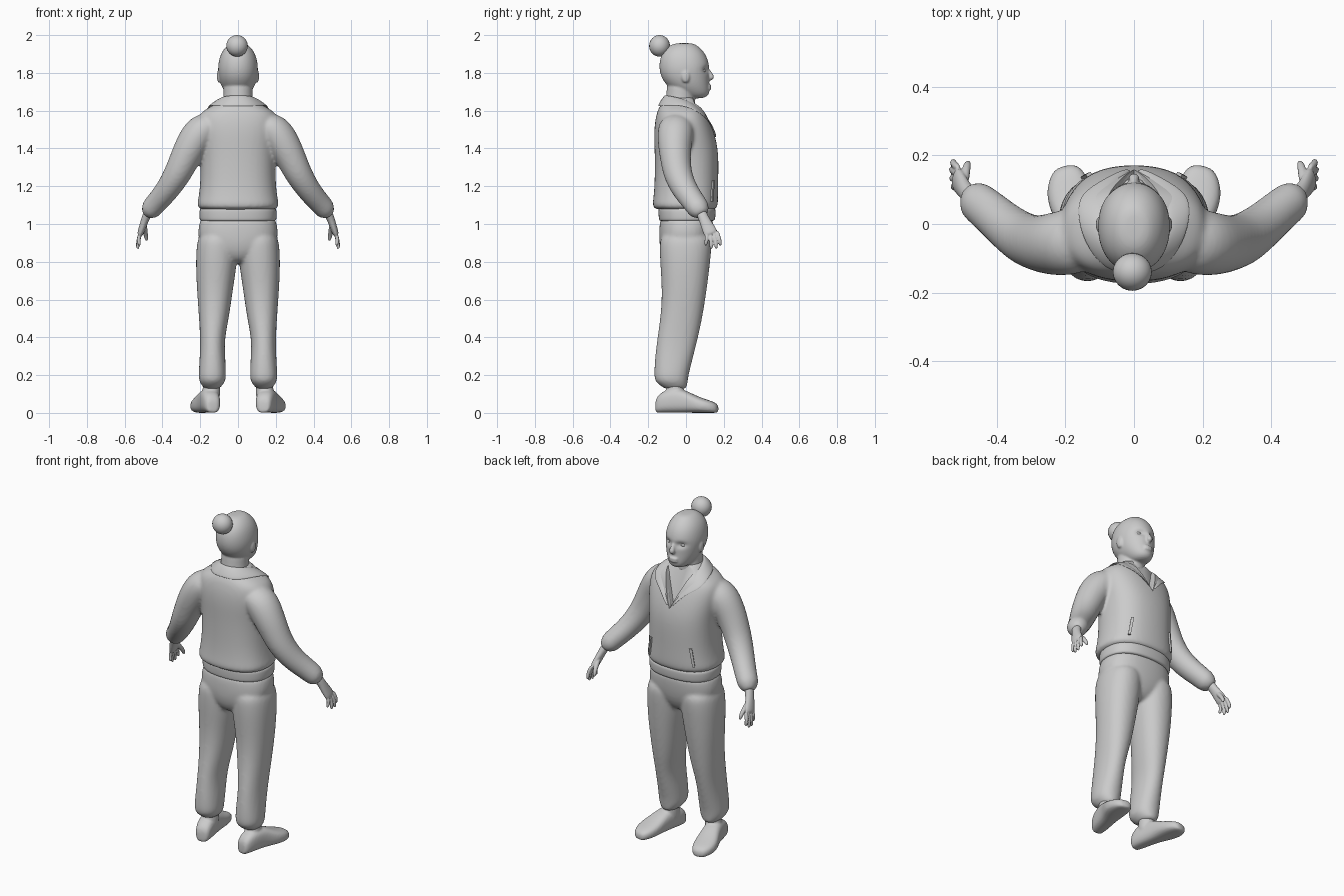
import bpy, bmesh, math
from mathutils import Vector, Matrix

if "Cube" in bpy.data.objects:
    bpy.data.objects.remove(bpy.data.objects["Cube"])

grey = bpy.data.materials.new("plain grey")
grey.diffuse_color = (0.6, 0.6, 0.6, 1)
grey.use_nodes = True
grey.node_tree.nodes["Principled BSDF"].inputs["Base Color"].default_value = grey.diffuse_color


def spow(v, n):
    return math.copysign(abs(v) ** (2 / n), v)


def skin(bm, rings, sides=20):
    """Closed loft through rings of (centre, half axis a, half axis b, roundness)."""
    loops = []
    for c, a, b, n in rings:
        loop = []
        for i in range(sides):
            t = 2 * math.pi * i / sides
            loop.append(bm.verts.new(c + a * spow(math.cos(t), n) + b * spow(math.sin(t), n)))
        loops.append(loop)
    for p, q in zip(loops, loops[1:]):
        for i in range(sides):
            j = (i + 1) % sides
            bm.faces.new((p[i], p[j], q[j], q[i]))
    bm.faces.new(loops[0])
    bm.faces.new(loops[-1])


def stack(bm, rows, n=2.0):
    """Horizontal rings: z, left x, right x, back y, front y."""
    skin(bm, [(Vector(((l + r) / 2, (b + f) / 2, z)), Vector(((r - l) / 2, 0, 0)),
               Vector((0, (f - b) / 2, 0)), n) for z, l, r, b, f in rows])


def tube(bm, pts, ref=(0, 1, 0), sides=16, n=2.0):
    """Rings across a path: x, y, z, radius along ref, radius across it."""
    ps = [Vector(p[:3]) for p in pts]
    rings = []
    for i, p in enumerate(pts):
        t = (ps[min(i + 1, len(ps) - 1)] - ps[max(i - 1, 0)]).normalized()
        u = Vector(ref)
        u = (u - t * u.dot(t)).normalized()
        rings.append((ps[i], u * p[3], t.cross(u) * p[-1], n))
    skin(bm, rings, sides)


def ball(bm, c, s):
    bmesh.ops.create_uvsphere(bm, u_segments=24, v_segments=16, radius=1,
                              matrix=Matrix.Translation(c) @ Matrix.Diagonal((*s, 1)))


def mirror(bm):
    geo = bmesh.ops.duplicate(bm, geom=bm.verts[:] + bm.edges[:] + bm.faces[:])["geom"]
    for v in geo:
        if isinstance(v, bmesh.types.BMVert):
            v.co.x *= -1


def new_object(name, bm):
    bmesh.ops.recalc_face_normals(bm, faces=bm.faces[:])
    me = bpy.data.meshes.new(name)
    bm.to_mesh(me)
    bm.free()
    ob = bpy.data.objects.new(name, me)
    bpy.context.collection.objects.link(ob)
    return ob


def bake(ob, angle=50):
    """Apply the modifiers, then colour and shade."""
    me = bpy.data.meshes.new_from_object(ob.evaluated_get(bpy.context.evaluated_depsgraph_get()))
    ob.modifiers.clear()
    ob.data = me
    me.materials.clear()
    me.materials.append(grey)
    bpy.ops.object.select_all(action='DESELECT')
    ob.select_set(True)
    bpy.context.view_layer.objects.active = ob
    bpy.ops.object.shade_smooth_by_angle(angle=math.radians(angle))
    return ob


def blend(name, bm, voxel=0, smooth=4, cutter=None):
    """Round the parts, fuse them into one surface and soften the joins."""
    ob = new_object(name, bm)
    ob.modifiers.new("round", 'SUBSURF').levels = 2
    if voxel:
        m = ob.modifiers.new("fuse", 'REMESH')
        m.mode, m.voxel_size = 'VOXEL', voxel
        m = ob.modifiers.new("soften", 'SMOOTH')
        m.factor, m.iterations = 0.5, smooth
    if cutter:
        m = ob.modifiers.new("cut", 'BOOLEAN')
        m.operation, m.object, m.solver = 'DIFFERENCE', cutter, 'EXACT'
    return bake(ob)


# Wedge that opens the neckline
bm = bmesh.new()
back = [bm.verts.new(p) for p in ((0, .115, 1.44), (.1, .035, 1.67), (-.1, .035, 1.67))]
front = [bm.verts.new(p) for p in ((0, .3, 1.44), (.1, .3, 1.67), (-.1, .3, 1.67))]
bm.faces.new(back)
bm.faces.new(front)
for i in range(3):
    j = (i + 1) % 3
    bm.faces.new((back[i], back[j], front[j], front[i]))
wedge = new_object("neckline_cutter", bm)
wedge.hide_render = True

# Jacket: sleeves mirrored, then the body
bm = bmesh.new()
tube(bm, [(.12, -.045, 1.54, .09, .07), (.2, -.055, 1.495, .1, .095), (.25, -.06, 1.41, .09, .088),
          (.285, -.055, 1.34, .082, .08), (.32, -.045, 1.265, .078, .074), (.37, -.01, 1.185, .07, .065),
          (.42, .035, 1.125, .064, .06), (.452, .06, 1.09, .062, .058), (.465, .072, 1.072, .058, .054),
          (.478, .082, 1.06, .042, .038), (.486, .088, 1.05, .035, .03)])
mirror(bm)
stack(bm, [(z, -w, w, b, f) for z, w, b, f in (
    (1.075, .18, -.135, .14), (1.08, .208, -.17, .163), (1.1, .22, -.18, .17), (1.13, .213, -.175, .172),
    (1.22, .2, -.167, .172), (1.37, .202, -.167, .176), (1.46, .215, -.171, .158), (1.53, .22, -.168, .135),
    (1.58, .21, -.158, .112), (1.61, .17, -.148, .095), (1.635, .12, -.132, .075),
    (1.66, .09, -.112, .055), (1.675, .08, -.1, .045))], 2.4)
jacket = blend("jacket", bm, .01, 5, wedge)
bpy.data.objects.remove(wedge)

# Collar: folded strip laid on the jacket
fold = [(0, -.112, 1.688), (.06, -.09, 1.686), (.087, -.03, 1.673), (.084, .03, 1.648),
        (.076, .075, 1.61), (.047, .11, 1.55), (.002, .14, 1.452)]
edge = [(0, -.15, 1.625), (.085, -.135, 1.62), (.14, -.05, 1.615), (.16, .03, 1.6),
        (.155, .085, 1.57), (.085, .125, 1.535), (.016, .15, 1.45)]
bm = bmesh.new()
rows = []
for sx in (-1, 1):
    for f, e in (list(zip(fold, edge))[:0:-1] if sx < 0 else zip(fold, edge)):
        f, e = (Vector((sx * p[0], p[1], p[2])) for p in (f, e))
        ok, hit, nor, _ = jacket.closest_point_on_mesh(e)
        e = hit + nor * .012
        base = Vector((f.x * .88, f.y - .006, f.z - .03))
        mid = (f + e) / 2 + Vector((0, 0, .006))
        rows.append([bm.verts.new(p) for p in (base, f, mid, e)])
for p, q in zip(rows, rows[1:]):
    for i in range(3):
        bm.faces.new((p[i], p[i + 1], q[i + 1], q[i]))
collar = new_object("collar", bm)
m = collar.modifiers.new("thickness", 'SOLIDIFY')
m.thickness, m.offset = .007, 0
collar.modifiers.new("round", 'SUBSURF').levels = 2
bake(collar)

# Waistband
bm = bmesh.new()
stack(bm, [(z, -w, w, b, f) for z, w, b, f in (
    (1.015, .185, -.13, .13), (1.017, .203, -.143, .152), (1.03, .207, -.146, .157),
    (1.07, .207, -.148, .16), (1.1, .2, -.145, .155))], 2.4)
blend("waistband", bm)

# Pocket welts, slanted on the belly
for sx in (-1, 1):
    bm = bmesh.new()
    for dx, z in ((-.009, 1.12), (.009, 1.12), (.03, 1.23), (.012, 1.23)):
        p = Vector((sx * (.15 - dx), .14, z))
        ok, hit, nor, _ = jacket.closest_point_on_mesh(p)
        bm.verts.new(hit + nor * .004)
    bm.faces.new(bm.verts[:])
    welt = new_object("pocket_welt", bm)
    m = welt.modifiers.new("thickness", 'SOLIDIFY')
    m.thickness, m.offset = .009, 0
    bake(welt, 30)

# Trousers: one leg mirrored, then the hips
bm = bmesh.new()
stack(bm, [(.97, .0, .205, -.135, .135), (.88, .0, .222, -.142, .138), (.78, .006, .224, -.137, .127),
           (.68, .022, .22, -.13, .115), (.58, .036, .213, -.13, .1), (.48, .052, .206, -.14, .083),
           (.38, .072, .2, -.155, .06), (.28, .066, .204, -.166, .035), (.2, .062, .21, -.17, .014),
           (.165, .066, .207, -.165, .01), (.14, .088, .187, -.13, .006), (.125, .1, .178, -.11, 0)], 2.2)
mirror(bm)
stack(bm, [(z, -w, w, b, f) for z, w, b, f in (
    (1.04, .19, -.13, .14), (1.015, .205, -.14, .146), (.95, .217, -.145, .142), (.88, .2, -.142, .13),
    (.82, .12, -.12, .1), (.79, .06, -.08, .06))], 2.4)
blend("trousers", bm, .01, 4)

# Shoes with ankles
bm = bmesh.new()
d, heel = Vector((.2, .98, 0)), Vector((.132, -.16, 0))
skin(bm, [(heel + d * s + Vector((o, 0, h / 2)), Vector((.98, -.2, 0)) * w, Vector((0, 0, h / 2)), 2.7)
          for s, w, h, o in ((0, .025, .06, 0), (.01, .04, .09, 0), (.05, .05, .122, 0), (.12, .052, .132, 0),
                             (.17, .056, .115, .002), (.22, .066, .09, .006), (.27, .066, .072, .006),
                             (.315, .05, .058, .002), (.338, .026, .04, 0))])
tube(bm, [(.142, -.065, .05, .045), (.142, -.06, .1, .048), (.14, -.055, .19, .046)])
mirror(bm)
blend("shoes", bm, .007, 2)

# Hands: wrist and palm, four fingers, thumb
bm = bmesh.new()
tube(bm, [(.465, .07, 1.08, .03, .026), (.488, .092, 1.035, .027, .022), (.5, .107, 1.0, .032, .02),
          (.512, .125, .965, .038, .018), (.52, .135, .94, .036, .015)])
for k, (x, y, z) in enumerate(((.526, .105, .885), (.534, .133, .867), (.535, .16, .868), (.53, .182, .885))):
    y0 = .109 + k * .018
    tube(bm, [(.512, y0, .965, .011), (.528, (y0 + y) / 2 + .004, (.955 + z) / 2, .011),
              (x - .002, y, z + .014, .0095), (x - .006, y, z, .007)], sides=10)
tube(bm, [(.497, .115, 1.0, .015), (.492, .15, .965, .014), (.487, .173, .935, .012), (.483, .18, .91, .008)],
     sides=10)
mirror(bm)
blend("hands", bm, .004, 2)

# Head: skull, neck, nose, lips, ears
bm = bmesh.new()
stack(bm, [(z, -w, w, b, f) for z, w, b, f in (
    (1.958, .025, -.045, .025), (1.95, .052, -.08, .055), (1.92, .082, -.118, .09), (1.88, .1, -.139, .115),
    (1.83, .108, -.144, .127), (1.79, .105, -.137, .124), (1.755, .098, -.12, .124), (1.72, .084, -.09, .125),
    (1.69, .064, -.05, .125), (1.672, .045, -.01, .108), (1.665, .02, .03, .08))], 2.1)
tube(bm, [(0, -.03, 1.6, .085), (0, -.03, 1.66, .079), (0, -.027, 1.7, .077), (0, -.02, 1.76, .08)])
tube(bm, [(0, .118, 1.825, .008), (0, .13, 1.795, .012), (0, .137, 1.777, .019), (0, .12, 1.765, .012)],
     ref=(1, 0, 0), sides=12)
for z in (1.717, 1.731):
    ball(bm, (0, .122, z), (.029, .013, .008))
for sx in (-1, 1):
    ball(bm, (sx * .101, -.002, 1.782), (.011, .023, .034))
head = blend("head", bm, .006, 2)
# Press in the eye sockets
for v in head.data.vertices:
    for sx in (-1, 1):
        r = (v.co - Vector((sx * .042, .108, 1.815))) / .022
        v.co.y -= .014 * math.exp(-r.x ** 2 / 1.6 - r.z ** 2 * 1.5) * (v.co.y > .06)
bm = bmesh.new()
for sx in (-1, 1):
    ball(bm, (sx * .042, .084, 1.812), (.019, .019, .014))
bake(new_object("eyes", bm))

# Hair bun
bm = bmesh.new()
ball(bm, (-.005, -.14, 1.943), (.057, .055, .057))
bake(new_object("hair_bun", bm))
